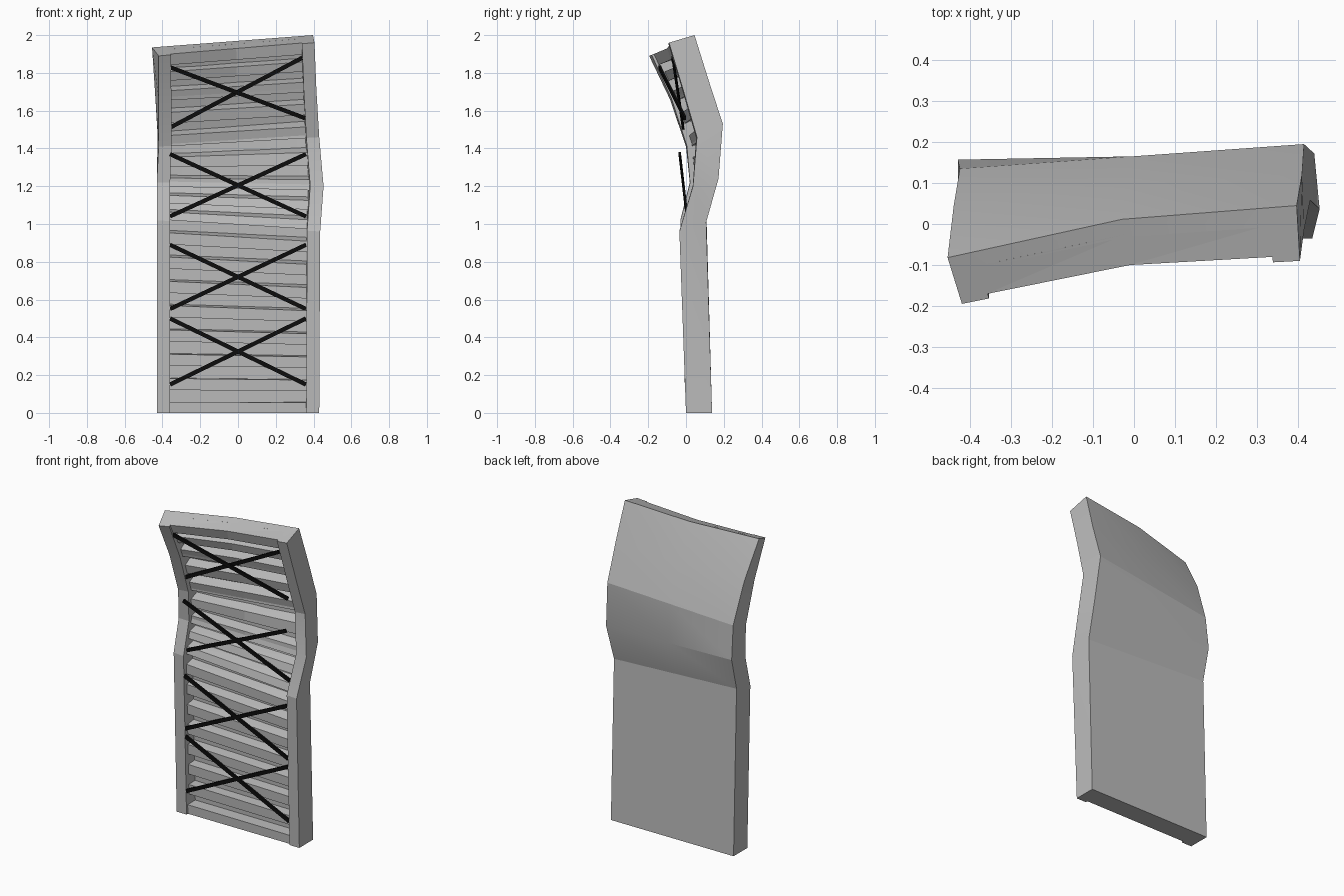
import bpy
import bmesh
from mathutils import Vector

# Remove the default object
cube = bpy.data.objects.get("Cube")
if cube:
    bpy.data.objects.remove(cube, do_unlink=True)


def material(name, value):
    mat = bpy.data.materials.new(name)
    mat.use_nodes = True
    colour = (value, value, value, 1)
    mat.diffuse_color = colour
    mat.node_tree.nodes["Principled BSDF"].inputs["Base Color"].default_value = colour
    return mat


grey = material("panel grey", 0.5)
black = material("strap black", 0.004)

# Warped panel rows: height, then corners (left of picture plane = -x):
# -x back, -x front, +x back, +x front, and the bulge at mid width
ROWS = [
    (0, (-.43, .138, 0), (-.43, 0, 0), (.43, .138, 0), (.43, 0, 0), 0),
    (.97, (-.43, .108, 1.05), (-.43, -.03, 1.02), (.43, .107, 1.01), (.435, -.035, .96), 0),
    (1.25, (-.43, .157, 1.25), (-.43, .02, 1.22), (.44, .172, 1.24), (.453, .037, 1.2), 0),
    (1.47, (-.425, .135, 1.46), (-.42, 0, 1.41), (.415, .195, 1.53), (.43, .058, 1.46), 0),
    (1.72, (-.44, .045, 1.71), (-.42, -.085, 1.66), (.41, .12, 1.76), (.415, -.015, 1.71), .015),
    (2, (-.455, -.082, 1.935), (-.42, -.195, 1.89), (.397, .045, 2), (.405, -.09, 1.96), .03),
]


def place(u, d, v):
    """Point on the warped panel: u across, d from back to front, v up."""
    for low, high in zip(ROWS, ROWS[1:]):
        if v <= high[0]:
            break
    t = (v - low[0]) / (high[0] - low[0])
    lb, lf, rb, rf = (Vector(low[i]).lerp(Vector(high[i]), t) for i in range(1, 5))
    bulge = low[5] + (high[5] - low[5]) * t
    point = lb.lerp(lf, d).lerp(rb.lerp(rf, d), (u + 1) / 2)
    point.y += bulge * (1 - abs(u))
    return point


def finish(name, bm, mat, angle=None):
    bmesh.ops.recalc_face_normals(bm, faces=bm.faces)
    mesh = bpy.data.meshes.new(name)
    bm.to_mesh(mesh)
    bm.free()
    mesh.materials.append(mat)
    obj = bpy.data.objects.new(name, mesh)
    bpy.context.collection.objects.link(obj)
    if angle:
        bpy.ops.object.select_all(action="DESELECT")
        obj.select_set(True)
        bpy.context.view_layer.objects.active = obj
        bpy.ops.object.shade_smooth_by_angle(angle=angle)


def loft(name, profile, heights, angle=None):
    """Sweep a (u, d) profile up the panel through the given heights."""
    bm = bmesh.new()
    rings = [[bm.verts.new(place(u, d, v)) for u, d in profile] for v in heights]
    for a, b in zip(rings, rings[1:]):
        for i in range(len(profile)):
            j = (i + 1) % len(profile)
            bm.faces.new((a[i], a[j], b[j], b[i]))
    bm.faces.new(rings[0])
    bm.faces.new(rings[-1])
    bmesh.ops.triangulate(bm, faces=[f for f in bm.faces if len(f.verts) > 4])
    finish(name, bm, grey, angle)


def crossbar(name, v0, v1, depth):
    w, floor = .85, .3
    loft(name, [(-w, floor), (0, floor), (w, floor), (w, depth), (0, depth), (-w, depth)],
         [v0] + [r[0] for r in ROWS if v0 < r[0] < v1] + [v1])


# Shell: back sheet with a thick stile down each side
half = [(0, 0), (1, 0), (1, 1), (.84, 1), (.84, .35), (0, .35)]
shell = half + [(-u, d) for u, d in reversed(half[1:-1])]
loft("panel_shell", shell, [r[0] for r in ROWS], .23)

# Rails and slats across the recess
crossbar("bottom_rail", 0, .055, .9)
crossbar("top_rail", 1.93, 2, .9)
for i in range(15):
    v = .115 + i * .122
    crossbar("slat", v, v + .058, .8)


def strap(start, end):
    """Flat bar between two points, facing the front."""
    a, b = Vector(start), Vector(end)
    along = (b - a).normalized()
    side = along.cross(Vector((0, 1, 0))).normalized() * .011
    out = along.cross(side).normalized() * .006
    bm = bmesh.new()
    for p in (a, b):
        for s in (-1, 1):
            for o in (-1, 1):
                bm.verts.new(p + side * s + out * o)
    bmesh.ops.convex_hull(bm, input=bm.verts[:])
    finish("cross_strap", bm, black)


# Crossed straps
for low, high, y_low, y_high in ((.15, .5, 0, -.01), (.55, .89, -.01, -.022), (1.04, 1.37, .005, -.033)):
    for s in (-1, 1):
        strap((-.36 * s, y_low, low), (.36 * s, y_high, high))
strap((-.36, -.14, 1.83), (.355, -.005, 1.56))
strap((-.36, -.015, 1.51), (.34, -.07, 1.88))
